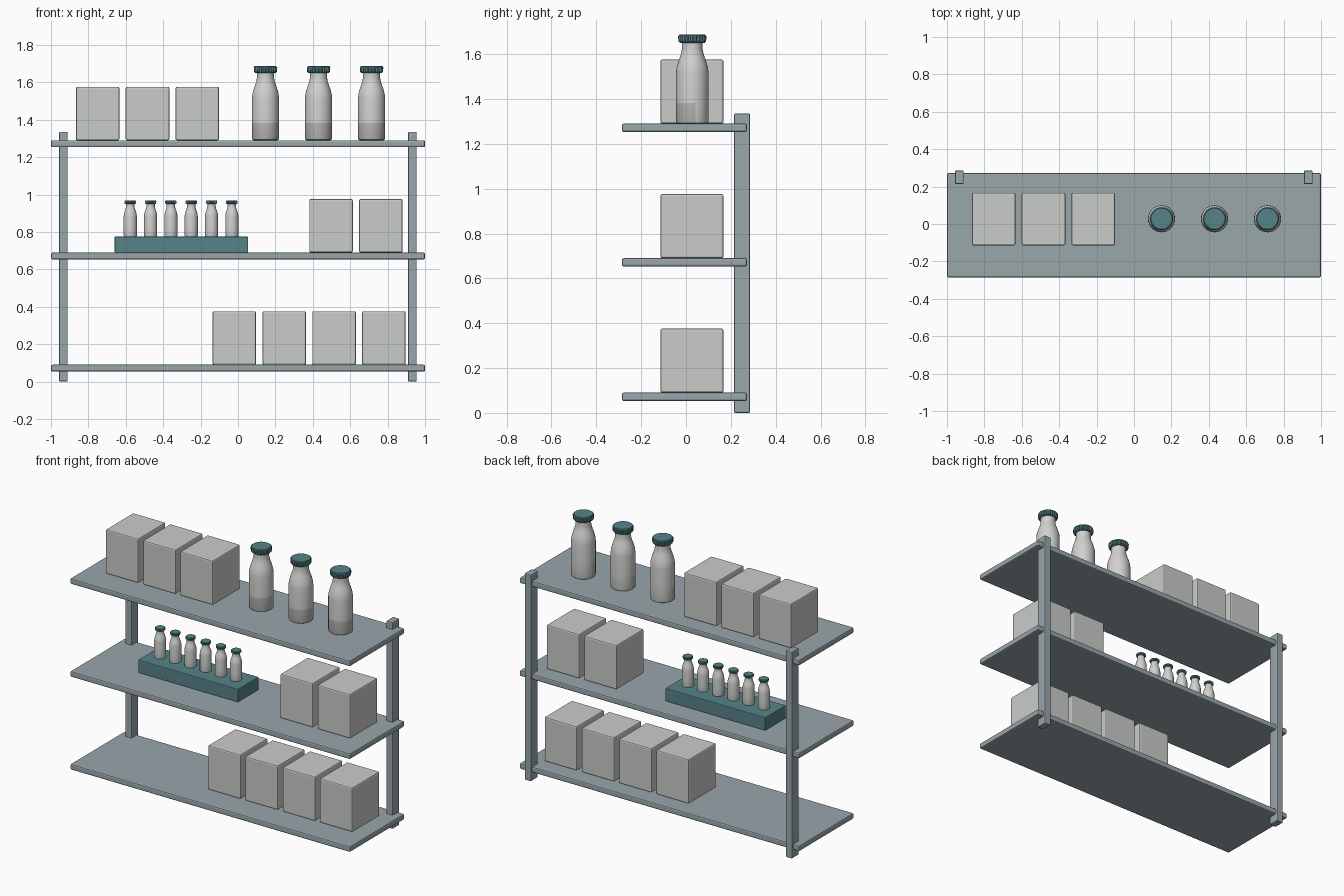
import bpy, bmesh, math

if "Cube" in bpy.data.objects:
    bpy.data.objects.remove(bpy.data.objects["Cube"])


def make_mat(name, rgb):
    m = bpy.data.materials.new(name)
    m.diffuse_color = (*rgb, 1.0)
    m.use_nodes = True
    m.node_tree.nodes["Principled BSDF"].inputs["Base Color"].default_value = m.diffuse_color
    return m


STEEL = make_mat("blue grey metal", (0.32, 0.385, 0.41))
CARD = make_mat("pale grey card", (0.59, 0.605, 0.59))
TEAL = make_mat("dark teal", (0.093, 0.227, 0.25))
GLASS = make_mat("light bottle grey", (0.64, 0.64, 0.63))
BAND = make_mat("mid grey label", (0.46, 0.46, 0.455))


def add_object(name, bm, mats, angle=None):
    me = bpy.data.meshes.new(name)
    bmesh.ops.recalc_face_normals(bm, faces=bm.faces)
    bm.to_mesh(me)
    bm.free()
    for m in mats:
        me.materials.append(m)
    ob = bpy.data.objects.new(name, me)
    bpy.context.collection.objects.link(ob)
    if angle:
        bpy.ops.object.select_all(action='DESELECT')
        ob.select_set(True)
        bpy.context.view_layer.objects.active = ob
        bpy.ops.object.shade_smooth_by_angle(angle=math.radians(angle))
    return ob


def box(name, xs, ys, zs, mat, bevel):
    bm = bmesh.new()
    bmesh.ops.create_cube(bm, size=1)
    for v in bm.verts:
        for i, (lo, hi) in enumerate((xs, ys, zs)):
            v.co[i] = hi if v.co[i] > 0 else lo
    bmesh.ops.bevel(bm, geom=bm.edges[:], offset=bevel, segments=2,
                    profile=0.5, affect='EDGES')
    return add_object(name, bm, [mat])


def lathe(bm, profile, n, x, y, z, s, rib=0.0):
    """Revolve (radius, height) points; rib alternates the radius."""
    rings = []
    for r, h in profile:
        ring = []
        for i in range(n):
            a = 2 * math.pi * i / n
            rr = (r - rib * (i % 2)) * s
            ring.append(bm.verts.new((x + rr * math.cos(a),
                                      y + rr * math.sin(a), z + h * s)))
        rings.append(ring)
    for a, b in zip(rings, rings[1:]):
        for i in range(n):
            j = (i + 1) % n
            bm.faces.new((a[i], a[j], b[j], b[i]))
    bm.faces.new(rings[0][::-1])
    bm.faces.new(rings[-1])


BODY = [(0.064, 0), (0.070, 0.004), (0.0725, 0.013), (0.0725, 0.092),
        (0.0725, 0.225), (0.070, 0.248), (0.063, 0.275), (0.054, 0.300),
        (0.048, 0.320), (0.046, 0.335), (0.046, 0.366)]
CAP = [(0.055, 0.360), (0.062, 0.368), (0.063, 0.390)]
LID = [(0.061, 0.388), (0.060, 0.394), (0.056, 0.397)]
YC = 0.028


def bottle(name, x, z, s, band):
    bm = bmesh.new()
    lathe(bm, BODY, 32, x, YC, z, s)
    # label band around the front of the lower body
    if band:
        for f in bm.faces:
            c = f.calc_center_median()
            if c.z < z + 0.092 * s and c.y < YC + 0.02:
                f.material_index = 1
    add_object(name, bm, [GLASS, BAND], 40)
    # crimped cap with a smooth lid
    bm = bmesh.new()
    lathe(bm, CAP, 48, x, YC, z, s, rib=0.005)
    lathe(bm, LID, 32, x, YC, z, s)
    add_object(name + "_cap", bm, [TEAL])


# shelf boards
SHELF_TOPS = (0.09, 0.69, 1.29)
for i, top in enumerate(SHELF_TOPS):
    box(f"shelf_{i + 1}", (-1, 1), (-0.286, 0.272), (top - 0.037, top),
        STEEL, 0.008)

# rear posts
for side, x in (("left", -0.934), ("right", 0.932)):
    box(f"post_{side}", (x - 0.023, x + 0.023), (0.214, 0.286), (0, 1.335),
        STEEL, 0.006)

# cartons: shelf height, first left edge, count
for label, z, x0, count in (("lower", 0.09, -0.136, 4),
                            ("middle", 0.69, 0.381, 2),
                            ("upper", 1.29, -0.867, 3)):
    for i in range(count):
        x = x0 + i * 0.2665
        box(f"carton_{label}_{i + 1}", (x, x + 0.233), (-0.114, 0.167),
            (z, z + 0.286), CARD, 0.008)

# tray with small bottles
box("tray", (-0.66, 0.054), (-0.077, 0.133), (0.69, 0.775), TEAL, 0.004)
for i in range(6):
    bottle(f"small_bottle_{i + 1}", -0.576 + i * 0.1086, 0.775, 0.485, False)

# large bottles
for i in range(3):
    bottle(f"large_bottle_{i + 1}", 0.147 + i * 0.2835, 1.29, 1.0, True)
